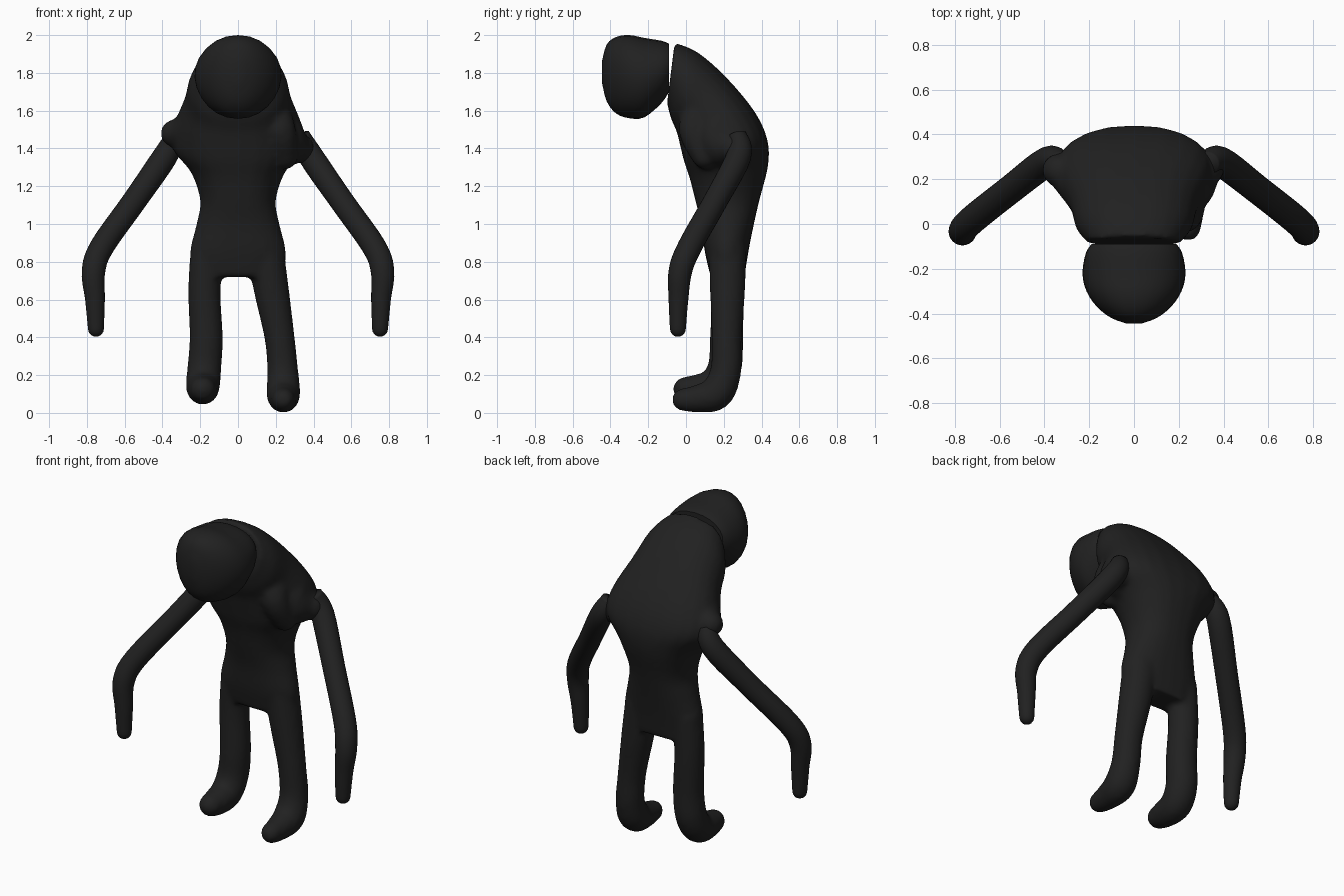
import bpy, bmesh, math
from mathutils import Vector

if "Cube" in bpy.data.objects:
    bpy.data.objects.remove(bpy.data.objects["Cube"])

mat = bpy.data.materials.new("charcoal")
mat.diffuse_color = (0.015, 0.015, 0.015, 1)
mat.use_nodes = True
mat.node_tree.nodes["Principled BSDF"].inputs["Base Color"].default_value = mat.diffuse_color
N = 24


def smooth_rows(rows, steps):
    """Catmull-Rom interpolation of rows of numbers."""
    out = []
    for i in range(len(rows) - 1):
        p0, p1, p2 = rows[max(i - 1, 0)], rows[i], rows[i + 1]
        p3 = rows[min(i + 2, len(rows) - 1)]
        for s in range(steps):
            t = s / steps
            out.append([0.5 * (2 * b + (c - a) * t + (2 * a - 5 * b + 4 * c - d) * t * t
                               + (3 * b - a - 3 * c + d) * t ** 3)
                        for a, b, c, d in zip(p0, p1, p2, p3)])
    return out + [list(rows[-1])]


def loft(bm, rings):
    """Skin closed rings of equal length and cap both ends."""
    vs = [[bm.verts.new(p) for p in r] for r in rings]
    for a, b in zip(vs, vs[1:]):
        for i in range(N):
            j = (i + 1) % N
            bm.faces.new((a[i], a[j], b[j], b[i]))
    bm.faces.new(vs[0][::-1])
    bm.faces.new(vs[-1])


def tube(bm, rows):
    """Round limb through (x, y, z, radius) rows with a rounded tip."""
    path = smooth_rows(rows, 5)
    end = Vector(path[-1][:3])
    r = path[-1][3]
    d = (end - Vector(path[-2][:3])).normalized()
    for a in (25, 50, 70, 84):
        a = math.radians(a)
        path.append([*(end + d * r * math.sin(a)), r * math.cos(a)])
    pts = [Vector(p[:3]) for p in path]
    rings = []
    for i, p in enumerate(pts):
        t = (pts[min(i + 1, len(pts) - 1)] - pts[max(i - 1, 0)]).normalized()
        a = Vector((1, 0, 0))
        a = (a - t * a.dot(t)).normalized()
        b = t.cross(a)
        rings.append([p + (a * math.cos(k * math.tau / N) + b * math.sin(k * math.tau / N)) * path[i][3]
                      for k in range(N)])
    loft(bm, rings)


def section(front, back, w, taper=0.0, power=1.0):
    """Oval ring spanning front to back points, optionally wider at the back."""
    f, b = Vector((0, *front)), Vector((0, *back))
    ring = []
    for k in range(N):
        u, s = math.cos(k * math.tau / N), math.sin(k * math.tau / N)
        x = w * math.copysign(abs(s) ** power, s) * (1 - taper * u)
        ring.append((f + b) / 2 + (f - b) / 2 * u + Vector((x, 0, 0)))
    return ring


def finish(name, bm):
    bmesh.ops.recalc_face_normals(bm, faces=bm.faces)
    me = bpy.data.meshes.new(name)
    bm.to_mesh(me)
    bm.free()
    me.materials.append(mat)
    me.shade_smooth()
    ob = bpy.data.objects.new(name, me)
    bpy.context.collection.objects.link(ob)
    return ob


# Hunched torso: front y, front z, back y, back z, half width, back flare
torso = [(-0.10, 1.64, -0.06, 1.96, 0.21, 0.0),
         (-0.08, 1.56, 0.06, 1.91, 0.26, 0.0),
         (-0.05, 1.49, 0.21, 1.78, 0.285, 0.05),
         (-0.03, 1.41, 0.36, 1.60, 0.335, 0.12),
         (-0.01, 1.33, 0.43, 1.45, 0.34, 0.15),
         (0.02, 1.24, 0.435, 1.31, 0.25, 0.06),
         (0.05, 1.12, 0.39, 1.13, 0.20, 0.0),
         (0.08, 1.00, 0.36, 1.00, 0.22, 0.0),
         (0.10, 0.85, 0.33, 0.85, 0.255, 0.0),
         (0.13, 0.72, 0.31, 0.72, 0.235, 0.0)]
bm = bmesh.new()
loft(bm, [section(r[:2], r[2:4], r[4], r[5], 0.8) for r in smooth_rows(torso, 4)])

# Legs with curled feet
tube(bm, [(-0.16, 0.22, 0.88, 0.09), (-0.178, 0.22, 0.65, 0.086), (-0.168, 0.215, 0.40, 0.088),
          (-0.178, 0.205, 0.24, 0.09), (-0.186, 0.15, 0.145, 0.09), (-0.186, 0.06, 0.125, 0.08),
          (-0.186, 0.0, 0.125, 0.068)])
tube(bm, [(0.14, 0.22, 0.88, 0.10), (0.177, 0.22, 0.65, 0.093), (0.22, 0.215, 0.40, 0.08),
          (0.237, 0.21, 0.22, 0.082), (0.24, 0.16, 0.105, 0.09), (0.24, 0.06, 0.075, 0.074),
          (0.24, -0.015, 0.07, 0.06)])

# Loose sleeves, hanging lower on one side
tube(bm, [(-0.15, 0.17, 1.55, 0.16), (-0.26, 0.21, 1.49, 0.12), (-0.335, 0.24, 1.48, 0.075)])
tube(bm, [(0.15, 0.17, 1.52, 0.16), (0.25, 0.20, 1.43, 0.14), (0.325, 0.25, 1.40, 0.08)])
tube(bm, [(0.18, 0.10, 1.62, 0.09), (0.225, 0.04, 1.50, 0.08), (0.25, 0.10, 1.36, 0.07)])
body = finish("body", bm)
rm = body.modifiers.new("blend", 'REMESH')
rm.mode = 'VOXEL'
rm.voxel_size = 0.016
rm.use_smooth_shade = True
sm = body.modifiers.new("soften", 'SMOOTH')
sm.factor = 0.5
sm.iterations = 5

# Long drooping arms
for side, name in ((-1, "left_arm"), (1, "right_arm")):
    bm = bmesh.new()
    tube(bm, [(side * x, y, z, r) for x, y, z, r in (
        (0.33, 0.27, 1.47, 0.05), (0.385, 0.28, 1.36, 0.066), (0.55, 0.155, 1.12, 0.064),
        (0.72, 0.02, 0.88, 0.064), (0.765, -0.03, 0.75, 0.062), (0.757, -0.04, 0.60, 0.052),
        (0.752, -0.043, 0.445, 0.042))])
    finish(name, bm)

# Drooping head: y, bottom z, top z, half width
head = [(-0.09, 1.70, 1.955, 0.19), (-0.13, 1.64, 1.97, 0.215), (-0.22, 1.565, 1.985, 0.23),
        (-0.30, 1.56, 2.00, 0.212), (-0.37, 1.585, 1.99, 0.165), (-0.42, 1.65, 1.95, 0.10),
        (-0.445, 1.75, 1.86, 0.03)]
bm = bmesh.new()
loft(bm, [section((r[0], r[1]), (r[0], r[2]), r[3], 0.06, 0.95) for r in smooth_rows(head, 3)])
h = finish("head", bm)
bpy.context.view_layer.objects.active = h
h.select_set(True)
bpy.ops.object.shade_smooth_by_angle(angle=math.radians(40))
